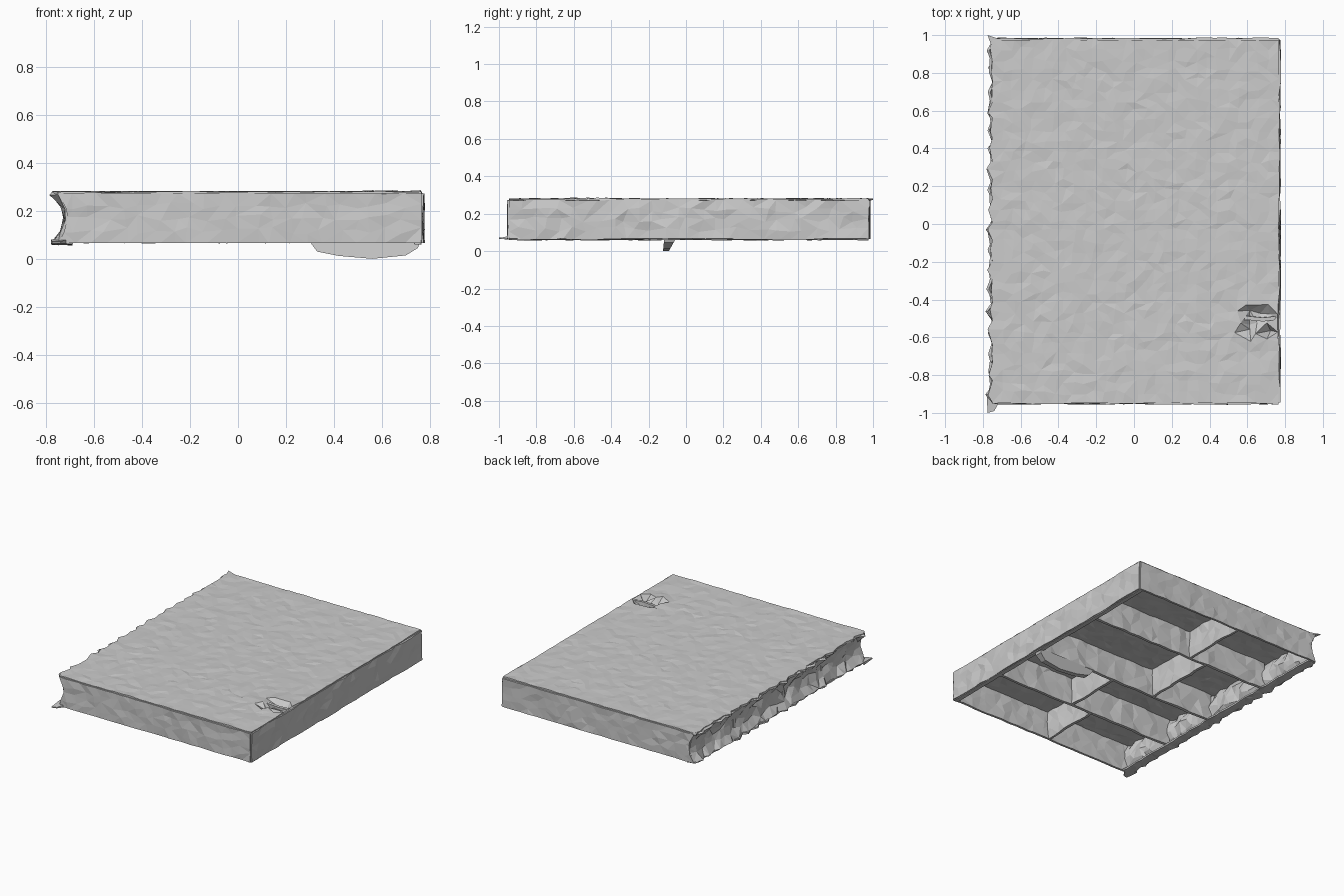
import bpy, bmesh, math, random
from mathutils import Vector

if "Cube" in bpy.data.objects:
    bpy.data.objects.remove(bpy.data.objects["Cube"])

random.seed(7)
X0, X1, Y0, Y1 = -0.75, 0.765, -0.945, 0.975
ZB, ZT = 0.066, 0.272


def panel(name, origin, u, v, nu, nv, jitter=0.006, thick=0.016, warp=None):
    """Crumpled sheet spanned by u and v, triangulated and given thickness."""
    o, u, v = Vector(origin), Vector(u), Vector(v)
    n = u.cross(v).normalized()
    bm = bmesh.new()
    rows = []
    for j in range(nv + 1):
        row = []
        for i in range(nu + 1):
            s, t = i / nu, j / nv
            if 0 < i < nu:
                s += random.uniform(-0.3, 0.3) / nu
            if 0 < j < nv:
                t += random.uniform(-0.3, 0.3) / nv
            p = o + u * s + v * t + n * random.uniform(-jitter, jitter)
            if warp:
                p = warp(p, i, j)
            row.append(bm.verts.new(p))
        rows.append(row)
    for j in range(nv):
        for i in range(nu):
            bm.faces.new((rows[j][i], rows[j][i + 1], rows[j + 1][i + 1], rows[j + 1][i]))
    bmesh.ops.triangulate(bm, faces=bm.faces[:])
    me = bpy.data.meshes.new(name)
    bm.to_mesh(me)
    bm.free()
    ob = bpy.data.objects.new(name, me)
    bpy.context.collection.objects.link(ob)
    m = ob.modifiers.new("thickness", 'SOLIDIFY')
    m.thickness, m.offset = thick, 0
    return ob


# Top sheet: torn left edge, crumpled pit near the front right
def top_warp(p, i, j):
    if i == 0:
        p.x -= random.uniform(0, 0.03) if j % 2 else 0
    if 0.58 < p.x < 0.75 and -0.58 < p.y < -0.44:
        p.z -= random.uniform(0.02, 0.08)
    elif 0.55 < p.x < 0.77 and -0.64 < p.y < -0.38:
        p.z += random.uniform(0.0, 0.009)
    return p


panel("top_sheet", (X0, Y0, ZT), (X1 - X0, 0, 0), (0, Y1 - Y0, 0), 28, 36,
      jitter=0.003, warp=top_warp)


# Front and back walls, with a hollow bite in the left edge
def end_warp(p, i, j):
    if i == 0:
        p.x += 0.04 * math.sin(math.pi * (p.z - ZB) / (ZT - ZB))
    return p


for name, y in (("front_wall", Y0), ("back_wall", Y1)):
    panel(name, (X0, y, ZB), (X1 - X0, 0, 0), (0, 0, ZT - ZB), 22, 4,
          jitter=0.004, warp=end_warp)

# Right wall
panel("right_wall", (X1, Y0, ZB), (0, Y1 - Y0, 0), (0, 0, ZT - ZB), 28, 4, jitter=0.006)


# Left wall curves inward between its ragged top and bottom lips
def left_warp(p, i, j):
    p.x += 0.04 * math.sin(math.pi * (p.z - ZB) / (ZT - ZB))
    if j in (0, 4) and i % 2:
        p.x -= random.uniform(0, 0.025)
    return p


panel("left_wall", (X0, Y0, ZB), (0, Y1 - Y0, 0), (0, 0, ZT - ZB), 36, 4,
      jitter=0.012, warp=left_warp)


# Narrow rims around the open underside
def rim_warp(p, i, j):
    if j == 0 and i % 2:
        p.x -= random.uniform(0, 0.028)
    return p


panel("left_rim", (X0, Y0, ZB), (0, Y1 - Y0, 0), (0.06, 0, 0), 36, 2,
      jitter=0.004, thick=0.012, warp=rim_warp)
panel("right_rim", (X1, Y0, ZB), (0, Y1 - Y0, 0), (-0.03, 0, 0), 24, 1, jitter=0.003, thick=0.01)

# Cross ribs (running left to right) and staggered dividers (front to back)
ribs_y = (-0.5, -0.07, 0.48)
for k, y in enumerate(ribs_y):
    panel(f"cross_rib_{k + 1}", (X0 + 0.03, y, ZB), (X1 - X0 - 0.03, 0, 0), (0, 0, ZT - ZB),
          18, 3, jitter=0.007, thick=0.02)
edges = (Y0,) + ribs_y + (Y1,)
for k, x in enumerate((-0.05, 0.12, -0.22, -0.08)):
    panel(f"divider_{k + 1}", (x, edges[k], ZB), (0, edges[k + 1] - edges[k], 0),
          (0, 0, ZT - ZB), 7, 3, jitter=0.007, thick=0.02)


def prism(name, bottom, top):
    """Solid lofted between two matching outlines."""
    n = len(bottom)
    faces = [tuple(range(n))[::-1], tuple(range(n, 2 * n))]
    faces += [(i, (i + 1) % n, n + (i + 1) % n, n + i) for i in range(n)]
    me = bpy.data.meshes.new(name)
    me.from_pydata(list(bottom) + list(top), [], faces)
    ob = bpy.data.objects.new(name, me)
    bpy.context.collection.objects.link(ob)


# Lip sagging below the middle cross rib
profile = [(0.30, 0.07), (0.33, 0.03), (0.42, 0.012), (0.56, 0.0),
           (0.70, 0.014), (0.75, 0.045), (0.76, 0.07)]
prism("sagging_lip",
      [(x, -0.12 + 0.1 * (z - 0.03), z) for x, z in profile],
      [(x, -0.075 + 0.55 * (z - 0.03), z) for x, z in profile])

# Torn points at the left corners
prism("front_left_point",
      [(-0.78, -0.90, 0.06), (-0.775, -1.0, 0.065), (-0.74, -0.99, 0.065), (-0.70, -0.92, 0.062)],
      [(-0.78, -0.90, 0.08), (-0.775, -1.0, 0.072), (-0.74, -0.99, 0.072), (-0.70, -0.92, 0.085)])
prism("back_left_point",
      [(-0.74, 0.90, 0.265), (-0.70, 0.975, 0.265), (-0.775, 1.0, 0.275)],
      [(-0.74, 0.90, 0.278), (-0.70, 0.975, 0.278), (-0.775, 1.0, 0.281)])
